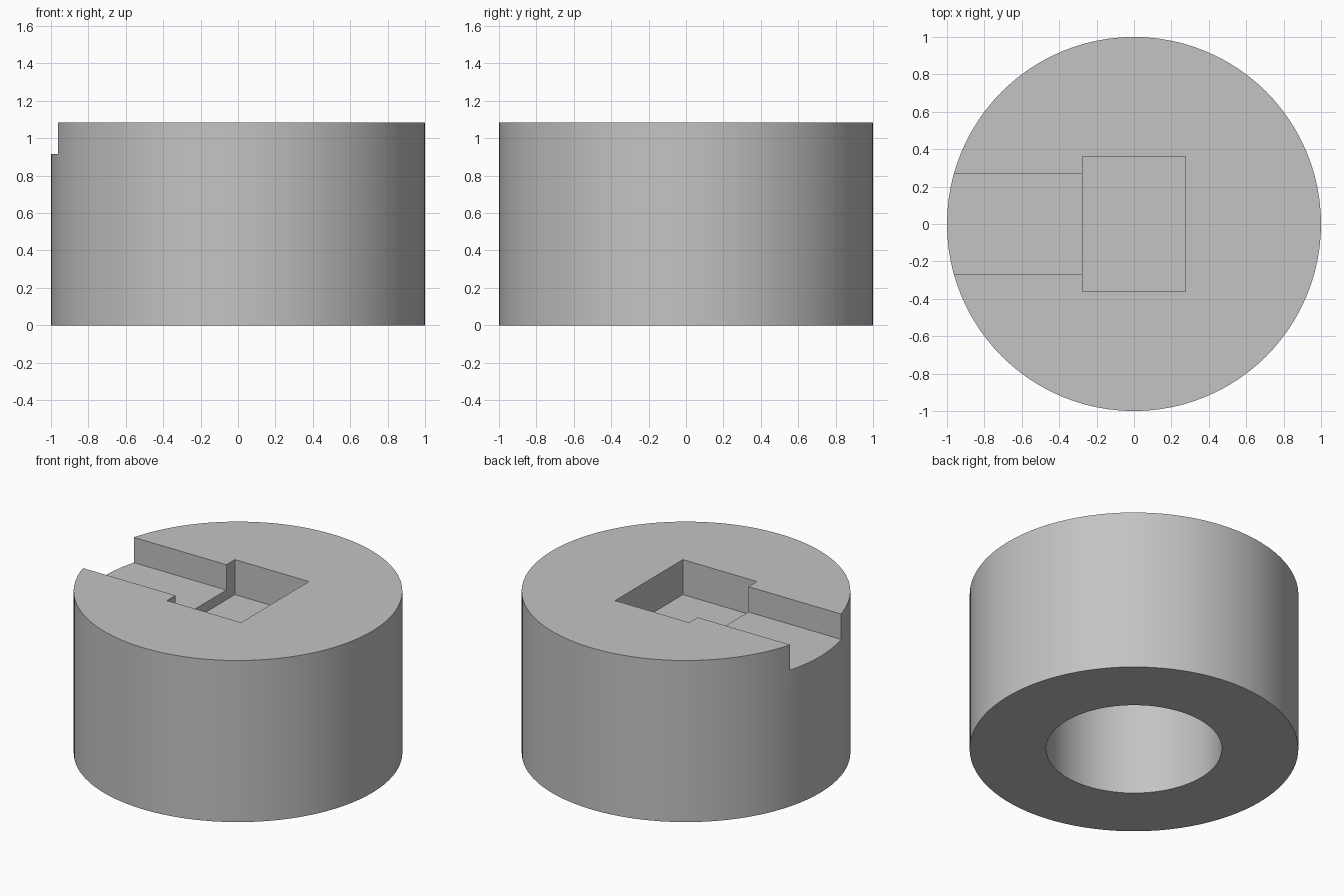
import bpy
import math

if "Cube" in bpy.data.objects:
    bpy.data.objects.remove(bpy.data.objects["Cube"], do_unlink=True)

HEIGHT = 1.085
SLOT_FLOOR = 0.915
POCKET_FLOOR = 0.85
BORE_DEPTH = 0.72

grey = bpy.data.materials.new("plain grey")
grey.use_nodes = True
colour = (0.55, 0.55, 0.55, 1)
grey.diffuse_color = colour
grey.node_tree.nodes["Principled BSDF"].inputs["Base Color"].default_value = colour


def cylinder(name, radius, bottom, top):
    bpy.ops.mesh.primitive_cylinder_add(
        vertices=96, radius=radius, depth=top - bottom, location=(0, 0, (bottom + top) / 2))
    obj = bpy.context.object
    obj.name = name
    obj.data.materials.append(grey)
    return obj


def box(name, low, high):
    centre = [(a + b) / 2 for a, b in zip(low, high)]
    bpy.ops.mesh.primitive_cube_add(size=1, location=centre)
    obj = bpy.context.object
    obj.name = name
    obj.scale = [b - a for a, b in zip(low, high)]
    bpy.ops.object.transform_apply(location=False, rotation=False, scale=True)
    obj.data.materials.append(grey)
    return obj


# Round collar
collar = cylinder("collar", 1, 0, HEIGHT)

# Blind bore below, rectangular pocket and side slot above
cutters = [
    cylinder("bore_cutter", 0.535, -0.2, BORE_DEPTH),
    box("pocket_cutter", (-0.275, -0.36, POCKET_FLOOR), (0.275, 0.36, 1.3)),
    box("slot_cutter", (-1.2, -0.27, SLOT_FLOOR), (0, 0.27, 1.3)),
]
for cutter in cutters:
    cut = collar.modifiers.new(cutter.name, "BOOLEAN")
    cut.operation = "DIFFERENCE"
    cut.solver = "EXACT"
    cut.object = cutter

# Apply the cuts and remove the cutters
bpy.ops.object.select_all(action="DESELECT")
collar.select_set(True)
bpy.context.view_layer.objects.active = collar
for cutter in cutters:
    bpy.ops.object.modifier_apply(modifier=cutter.name)
for cutter in cutters:
    bpy.data.objects.remove(cutter, do_unlink=True)
bpy.ops.object.shade_smooth_by_angle(angle=math.radians(30))
